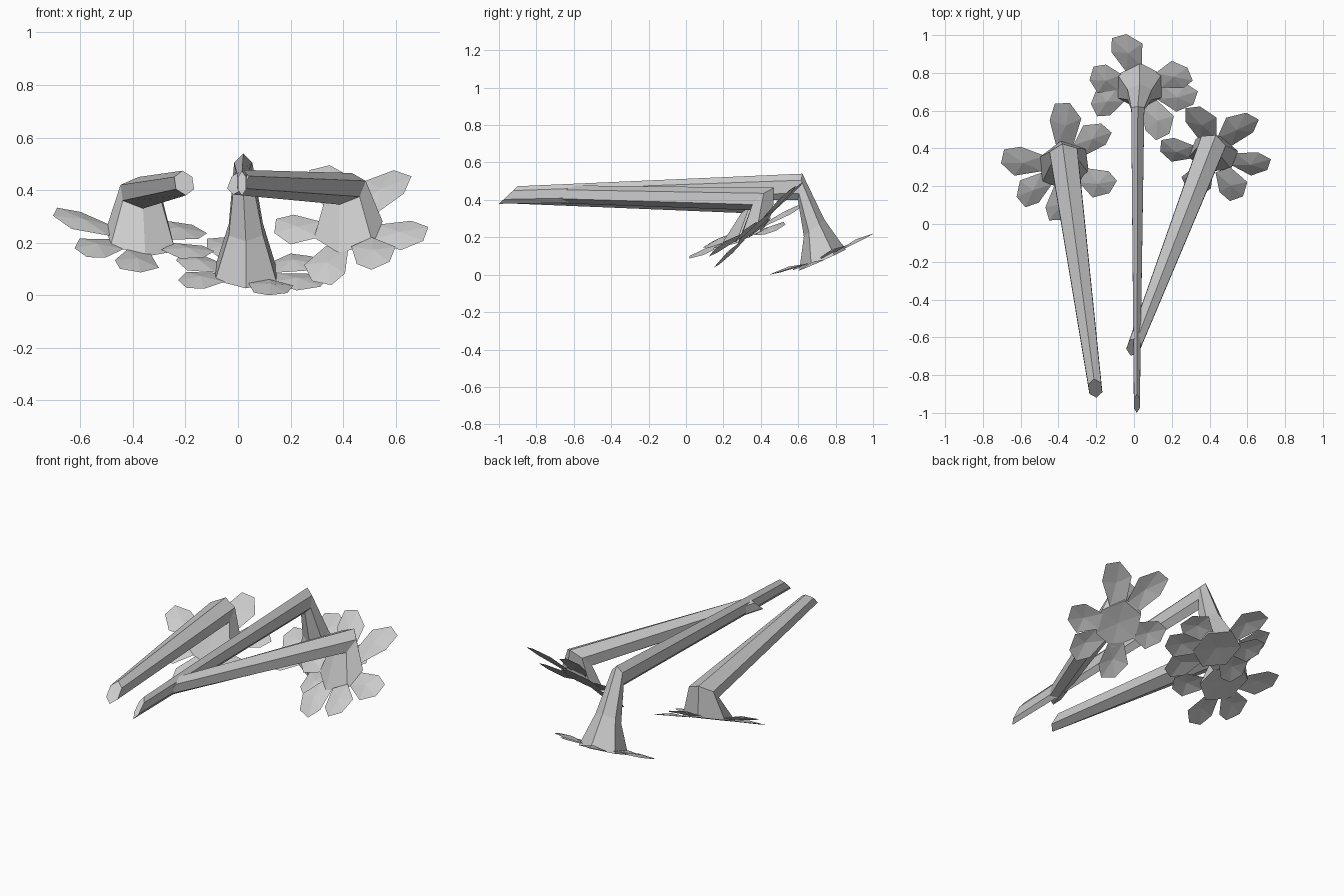
import bpy, math
from mathutils import Vector as V

if "Cube" in bpy.data.objects:
    bpy.data.objects.remove(bpy.data.objects["Cube"])

UP = V((0, 0, 1))


def mesh(name, verts, faces):
    me = bpy.data.meshes.new(name)
    me.from_pydata([tuple(v) for v in verts], [], faces)
    me.update()
    ob = bpy.data.objects.new(name, me)
    bpy.context.collection.objects.link(ob)
    return ob


def hexagon(c, u, v):
    """Six points around c, first one along v."""
    return [c + u * math.sin(a) + v * math.cos(a)
            for a in (math.pi / 3 * k for k in range(6))]


def flower(label, tips, centre, bend, end, width, bend_width, bend_v, mid, base_r):
    tips, c, bend, end = [V(t) for t in tips], V(centre), V(bend), V(end)
    s = bend - end
    s.z = 0
    s.normalize()
    u = s.cross(UP)
    # flower plane, facing down, taken from the petal tips
    n = V()
    for a, b in zip(tips, tips[1:] + tips[:1]):
        n += (a - c).cross(b - c)
    n.normalize()
    if n.z > 0:
        n = -n
    fu = (u - n * u.dot(n)).normalized()
    fv = fu.cross(n).normalized()
    if fv.dot(s) < 0:
        fv = -fv

    # stem, bend and bell as one faceted loft
    rings = [hexagon(end, u * width, s * .05 + UP * .047),
             hexagon(bend, u * bend_width, s * bend_v[0] + UP * bend_v[1])]
    if mid:
        rings.append(hexagon(V(mid), u * .075, s * .055 + UP * .045))
    rings.append(hexagon(c, fu * base_r, fv * base_r))
    verts = [p for r in rings for p in r]
    faces = [tuple(range(5, -1, -1))]
    for i in range(len(rings) - 1):
        for k in range(6):
            a, b = i * 6 + k, i * 6 + (k + 1) % 6
            faces.append((a, b, b + 6, a + 6))
    last = len(verts) - 6
    verts.append(c - n * .01)
    faces += [(last + k, last + (k + 1) % 6, last + 6) for k in range(6)]
    mesh(label + "_stem_and_bell", verts, faces)

    # six creased petals
    verts, faces = [], []
    for i, t in enumerate(tips):
        d = t - c
        side = n.cross(d).normalized()
        skew = .02 if i % 2 else -.02
        root = c + d.normalized() * base_r * .8
        span = t - root
        wide = root + span * .62
        o = len(verts)
        verts += [root - side * .045, root + side * .045,
                  wide + side * .085, t + side * (.04 + skew),
                  t - side * (.04 - skew), wide - side * .085,
                  root + span * .5 - n * .015]
        faces += [(o + k, o + (k + 1) % 6, o + 6) for k in range(6)]
    for p in verts:
        p.z = max(p.z, 0)
    mesh(label + "_petals", verts, faces)


# middle flower, long thin stem and long neck
flower("middle_flower",
       [(-.06, 1.0, .22), (.29, .81, .14), (.32, .65, .04),
        (.17, .47, .005), (-.22, .62, .05), (-.23, .78, .14)],
       (.03, .73, .08), (.02, .61, .47), (.015, -.95, .426),
       .018, .04, (.012, .07), (.03, .685, .25), .135)

# left flower
flower("left_flower",
       [(-.36, .64, .38), (-.16, .52, .26), (-.12, .18, .15),
        (-.39, .02, .09), (-.61, .13, .17), (-.7, .34, .31)],
       (-.37, .31, .21), (-.37, .36, .39), (-.205, -.87, .427),
       .04, .085, (.065, .06), None, .145)

# right flower
flower("right_flower",
       [(.71, .3, .22), (.61, .58, .47), (.33, .62, .49),
        (.14, .4, .25), (.3, .17, .05), (.56, .14, .12)],
       (.42, .37, .25), (.41, .41, .405), (.0, -.65, .43),
       .04, .08, (.065, .06), None, .135)
